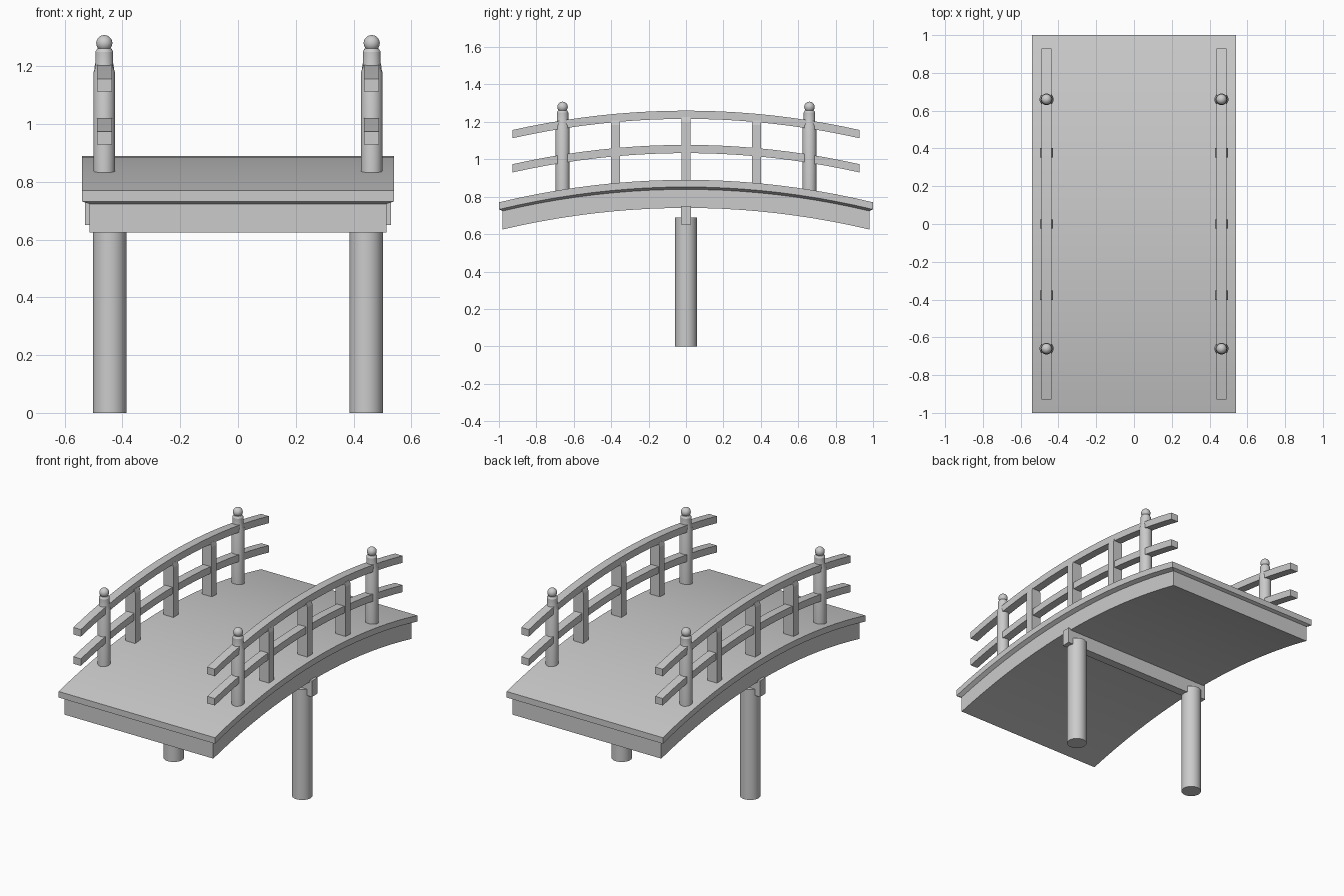
import bpy, bmesh, math

if "Cube" in bpy.data.objects:
    bpy.data.objects.remove(bpy.data.objects["Cube"])

def arc(y):
    # drop of the bridge curve away from the crown
    return -0.12 * y * y

def finish(name, bm, smooth=True):
    bmesh.ops.recalc_face_normals(bm, faces=bm.faces)
    me = bpy.data.meshes.new(name)
    bm.to_mesh(me)
    bm.free()
    ob = bpy.data.objects.new(name, me)
    bpy.context.collection.objects.link(ob)
    if smooth:
        bpy.ops.object.select_all(action='DESELECT')
        ob.select_set(True)
        bpy.context.view_layer.objects.active = ob
        bpy.ops.object.shade_smooth_by_angle(angle=math.radians(30))
    return ob

def arched(name, section, x0=0.0, steps=20):
    # closed section of (x, half_length, crown_z), swept along the arch
    bm = bmesh.new()
    rows = []
    for i in range(steps + 1):
        t = -1 + 2 * i / steps
        rows.append([bm.verts.new((x0 + x, t * h, z + arc(t * h))) for x, h, z in section])
    n = len(section)
    for a, b in zip(rows, rows[1:]):
        for j in range(n):
            k = (j + 1) % n
            bm.faces.new((a[j], a[k], b[k], b[j]))
    # end caps, split into symmetric quads
    for r in (rows[0], rows[-1]):
        for j in range(n // 2 - 1):
            bm.faces.new((r[j], r[j + 1], r[n - 2 - j], r[n - 1 - j]))
    return finish(name, bm)

def lathe(name, profile, x, y, sides=24):
    bm = bmesh.new()
    rings = [[bm.verts.new((x + r * math.cos(2 * math.pi * i / sides),
                            y + r * math.sin(2 * math.pi * i / sides), z))
              for i in range(sides)] for r, z in profile]
    for a, b in zip(rings, rings[1:]):
        for i in range(sides):
            k = (i + 1) % sides
            bm.faces.new((a[i], a[k], b[k], b[i]))
    bm.faces.new(rings[0])
    bm.faces.new(rings[-1])
    return finish(name, bm)

def block(name, x, y, layers):
    # stack of rectangles (half_x, half_y, z)
    bm = bmesh.new()
    rings = [[bm.verts.new((x + sx * hx, y + sy * hy, z))
              for sx, sy in ((-1, -1), (1, -1), (1, 1), (-1, 1))] for hx, hy, z in layers]
    for a, b in zip(rings, rings[1:]):
        for i in range(4):
            k = (i + 1) % 4
            bm.faces.new((a[i], a[k], b[k], b[i]))
    bm.faces.new(rings[0])
    bm.faces.new(rings[-1])
    return finish(name, bm, smooth=False)

# Arched deck: overhanging slab, undercut lip and solid body below
half = [(0.54, 1.0, 0.89), (0.54, 1.0, 0.852), (0.515, 0.98, 0.839), (0.515, 0.98, 0.74)]
arched("deck", half + [(-x, h, z) for x, h, z in reversed(half)])

# Cross beam under the crown
block("cross_beam", 0, 0, [(0.53, 0.027, 0.65), (0.53, 0.027, 0.75)])

for side, s in (("left", -1), ("right", 1)):
    # Support pillar
    lathe(f"{side}_pillar", [(0.058, 0), (0.058, 0.69)], s * 0.444, 0, 32)

    # Curved handrail and middle rail
    x = s * 0.463
    for part, top in (("top_rail", 1.26), ("middle_rail", 1.077)):
        w, h, b = 0.026, 0.928, top - 0.044
        arched(f"{side}_{part}", [(w, h, top), (w, h, b), (-w, h, b), (-w, h, top)], x)

    # Square posts with shoulders tapering into the handrail
    for i, y in enumerate((-0.377, 0, 0.377)):
        d = arc(y)
        block(f"{side}_square_post_{i + 1}", x, y,
              [(0.034, 0.025, 0.87 + d), (0.034, 0.025, 1.2 + d), (0.027, 0.025, 1.225 + d)])

    # Round end posts with collar and ball finial
    for end, y in (("front", -0.66), ("back", 0.66)):
        lathe(f"{side}_{end}_post",
              [(0.037, 0.81), (0.037, 1.18), (0.031, 1.197), (0.031, 1.25), (0.024, 1.262)], x, y)
        bm = bmesh.new()
        bmesh.ops.create_uvsphere(bm, u_segments=24, v_segments=14, radius=0.028)
        bmesh.ops.translate(bm, verts=bm.verts, vec=(x, y, 1.28))
        finish(f"{side}_{end}_finial", bm)
